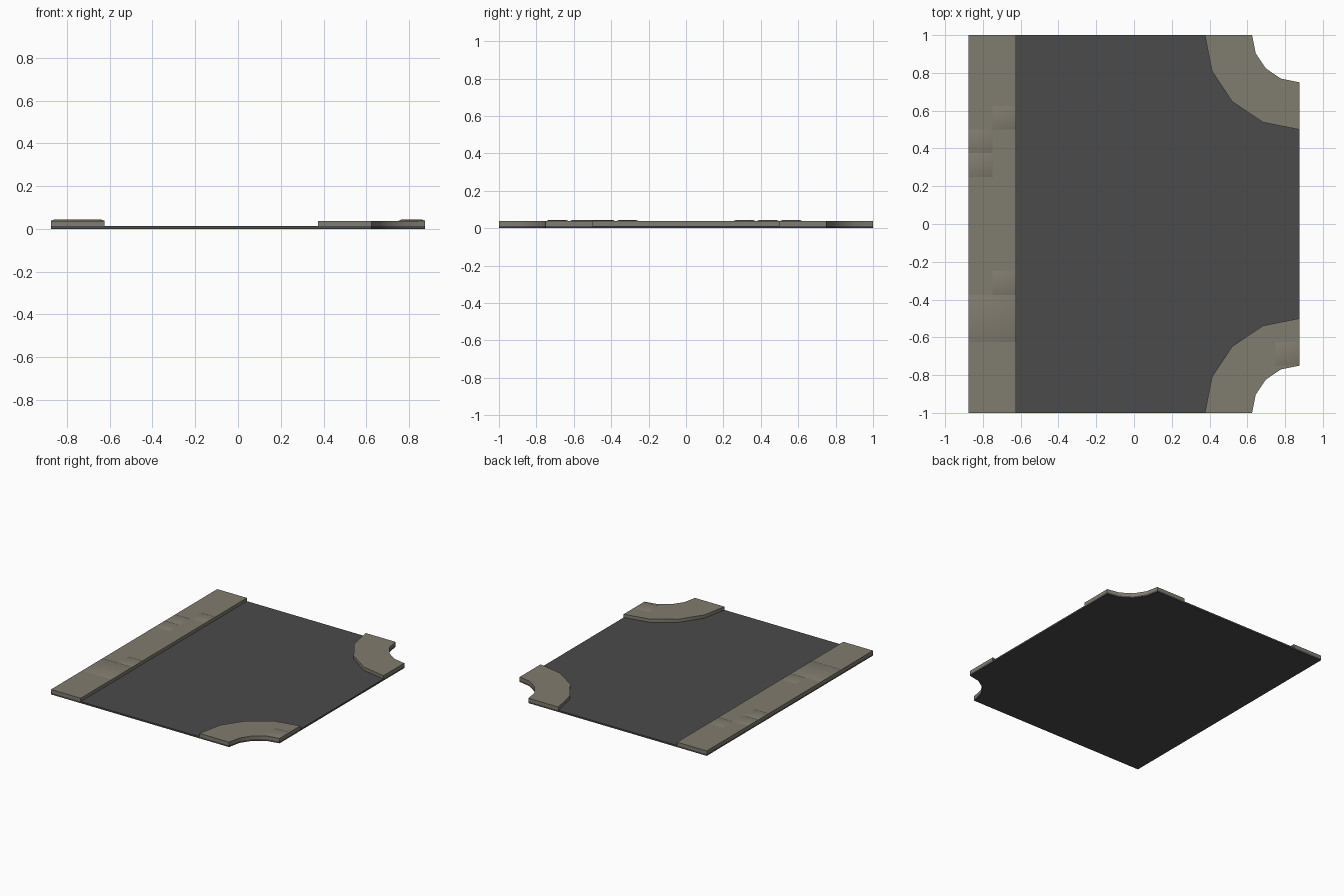
import bpy, bmesh, math

if "Cube" in bpy.data.objects:
    bpy.data.objects.remove(bpy.data.objects["Cube"])

ROAD_Z, WALK_Z, SLAB_Z = 0.0125, 0.0375, 0.0435
X, Y = 0.875, 1.0


def material(name, rgb):
    m = bpy.data.materials.new(name)
    m.diffuse_color = (*rgb, 1)
    m.use_nodes = True
    m.node_tree.nodes["Principled BSDF"].inputs["Base Color"].default_value = m.diffuse_color
    return m


asphalt = material("dark asphalt", (0.07, 0.07, 0.07))
stone = material("pavement stone", (0.216, 0.2, 0.158))


def finish(bm, name, mat):
    bmesh.ops.recalc_face_normals(bm, faces=bm.faces)
    me = bpy.data.meshes.new(name)
    bm.to_mesh(me)
    bm.free()
    me.materials.append(mat)
    me.polygons.foreach_set("use_smooth", [True] * len(me.polygons))
    me.set_sharp_from_angle(angle=math.radians(30))
    ob = bpy.data.objects.new(name, me)
    bpy.context.collection.objects.link(ob)
    return ob


def prism(name, outline, z0, z1, mat):
    """Extrude a flat outline from z0 up to z1."""
    bm = bmesh.new()
    face = bm.faces.new([bm.verts.new((x, y, z0)) for x, y in outline])
    top = bmesh.ops.extrude_face_region(bm, geom=[face], use_keep_orig=True)["geom"]
    for v in top:
        if isinstance(v, bmesh.types.BMVert):
            v.co.z = z1
    return finish(bm, name, mat)


def arc(radius, side):
    """Quarter circle of four segments around a right-hand corner."""
    pts = []
    for i in range(5):
        a = math.pi / 2 * i / 4
        pts.append((X - radius * math.cos(a), side * (Y - radius * math.sin(a))))
    return pts


def raised_slab(name, x0, x1, y0, y1):
    """Slightly raised paving slab with sloped edges."""
    bm = bmesh.new()
    i = 0.016
    low = [bm.verts.new((x, y, WALK_Z)) for x, y in
           ((x0, y0), (x1, y0), (x1, y1), (x0, y1))]
    high = [bm.verts.new((x, y, SLAB_Z)) for x, y in
            ((x0 + i, y0 + i), (x1 - i, y0 + i), (x1 - i, y1 - i), (x0 + i, y1 - i))]
    bm.faces.new(high)
    for k in range(4):
        n = (k + 1) % 4
        bm.faces.new((low[k], low[n], high[n], high[k]))
    bm.faces.new(low[::-1])
    return finish(bm, name, mat=stone)


# Road plate with both right-hand corners scooped out
prism("road", [(-X, -Y)] + arc(0.25, -1) + arc(0.25, 1)[::-1] + [(-X, Y)],
      0, ROAD_Z, asphalt)

# Straight pavement on the left
prism("straight_pavement", [(-X, -Y), (-0.625, -Y), (-0.625, Y), (-X, Y)],
      ROAD_Z, WALK_Z, stone)

# Curved pavements on the right corners
for side, label in ((-1, "front"), (1, "back")):
    prism(label + "_corner_pavement", arc(0.5, side) + arc(0.25, side)[::-1],
          ROAD_Z, WALK_Z, stone)

# Raised paving slabs
for n, box in enumerate((
        (-0.75, -0.625, 0.5, 0.625),
        (-0.875, -0.75, 0.375, 0.5),
        (-0.875, -0.75, 0.25, 0.375),
        (-0.75, -0.625, -0.375, -0.25),
        (-0.875, -0.625, -0.625, -0.375),
        (0.75, 0.875, -0.75, -0.625))):
    raised_slab("paving_slab_%d" % (n + 1), *box)
